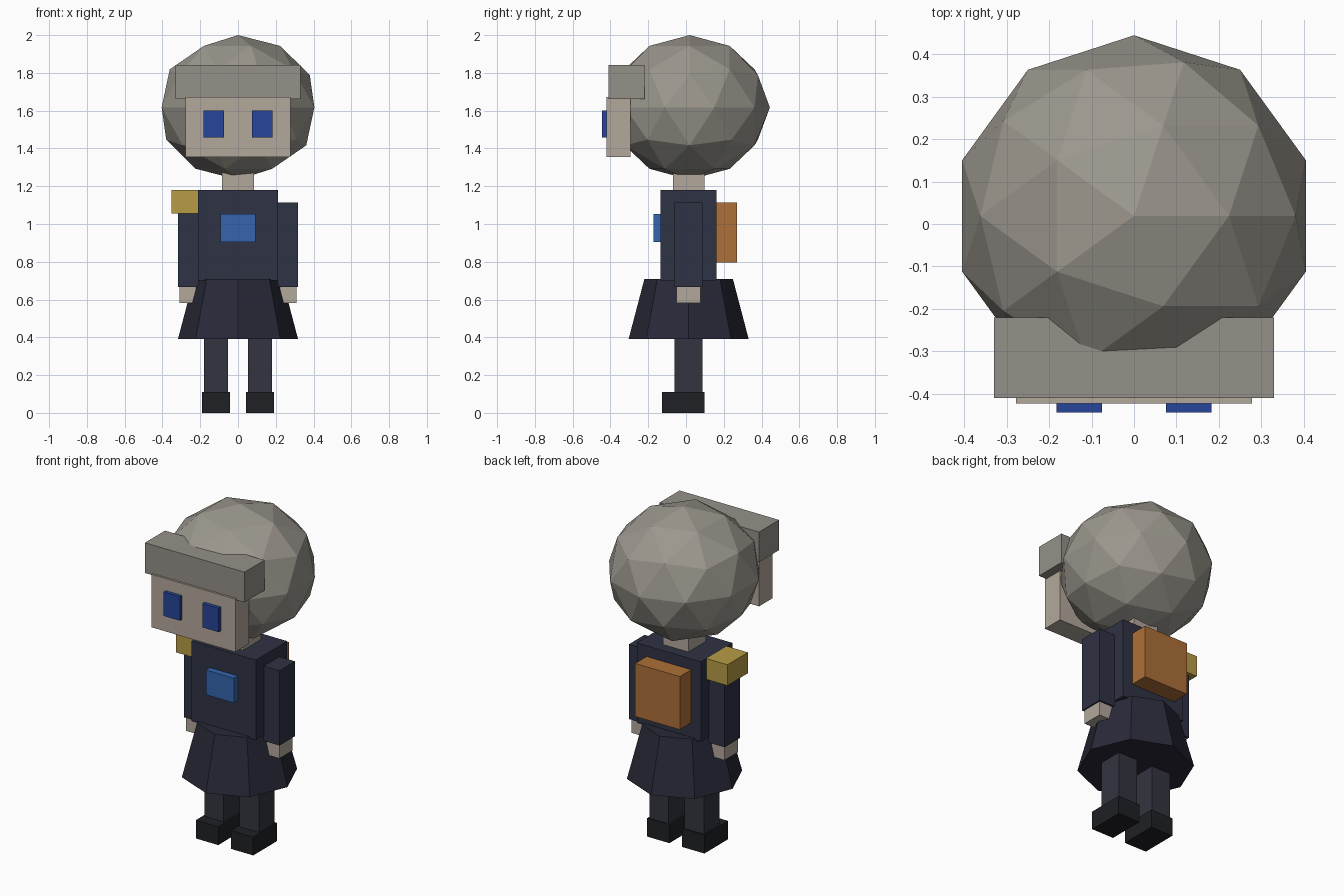
import bpy

if "Cube" in bpy.data.objects:
    bpy.data.objects.remove(bpy.data.objects["Cube"])

CY = 0.014  # shared depth centre of the body


def material(name, rgb):
    m = bpy.data.materials.new(name)
    m.diffuse_color = (*rgb, 1)
    m.use_nodes = True
    m.node_tree.nodes["Principled BSDF"].inputs["Base Color"].default_value = m.diffuse_color
    return m


SKIN = material("skin", (0.45, 0.39, 0.33))
HAIR = material("hair_grey", (0.33, 0.31, 0.27))
FRINGE = material("fringe_grey", (0.30, 0.28, 0.25))
NAVY = material("navy", (0.028, 0.032, 0.058))
DARK = material("dark_navy", (0.022, 0.022, 0.040))
LEGS = material("stocking", (0.033, 0.034, 0.050))
BLACK = material("black", (0.014, 0.015, 0.018))
EYE = material("eye_blue", (0.02, 0.06, 0.32))
BLUE = material("badge_blue", (0.035, 0.13, 0.42))
GOLD = material("gold", (0.47, 0.33, 0.06))
ORANGE = material("orange", (0.42, 0.16, 0.04))


def finish(name, mat):
    ob = bpy.context.object
    ob.name = name
    ob.data.materials.append(mat)
    return ob


def box(name, mat, x, y, z):
    """Box from (min, max) ranges on each axis."""
    bpy.ops.mesh.primitive_cube_add(
        size=1, location=[(a + b) / 2 for a, b in (x, y, z)])
    ob = finish(name, mat)
    ob.scale = [b - a for a, b in (x, y, z)]
    return ob


def pair(name, mat, x, y, z):
    """Box on the +x side and its mirror image."""
    box(name + "_left", mat, x, y, z)
    box(name + "_right", mat, (-x[1], -x[0]), y, z)


# Head: squashed low-poly ball of hair, face block, fringe and eyes
bpy.ops.mesh.primitive_ico_sphere_add(subdivisions=2, radius=0.425,
                                      location=(0, 0.019, 1.6175))
finish("hair", HAIR).scale = (1, 1, 0.9)
box("face", SKIN, (-0.278, 0.278), (-0.422, -0.295), (1.355, 1.672))
box("fringe", FRINGE, (-0.33, 0.33), (-0.41, -0.22), (1.662, 1.843))
pair("eye", EYE, (0.075, 0.182), (-0.444, -0.415), (1.457, 1.60))
box("neck", SKIN, (-0.084, 0.084), (CY - 0.084, CY + 0.084), (1.16, 1.30))

# Torso with badge, backpack and one shoulder pad
box("torso", NAVY, (-0.213, 0.213), (-0.135, 0.162), (0.70, 1.18))
box("chest_badge", BLUE, (-0.093, 0.093), (-0.172, -0.13), (0.905, 1.053))
box("backpack", ORANGE, (-0.148, 0.148), (0.155, 0.27), (0.797, 1.115))
box("shoulder_pad", GOLD, (-0.352, -0.212), (CY - 0.097, CY + 0.097), (1.055, 1.18))

# Arms and hands
pair("arm", NAVY, (0.21, 0.317), (CY - 0.074, CY + 0.074), (0.667, 1.115))
pair("hand", SKIN, (0.222, 0.309), (CY - 0.063, CY + 0.063), (0.583, 0.68))

# Eight-sided flared skirt
bpy.ops.mesh.primitive_cone_add(vertices=8, radius1=0.318, radius2=0.234,
                                depth=0.32, location=(0, CY, 0.55))
finish("skirt", DARK)

# Legs and shoes
pair("leg", LEGS, (0.053, 0.181), (CY - 0.074, CY + 0.074), (0.10, 0.42))
pair("shoe", BLACK, (0.042, 0.19), (-0.127, 0.097), (0.0, 0.11))
